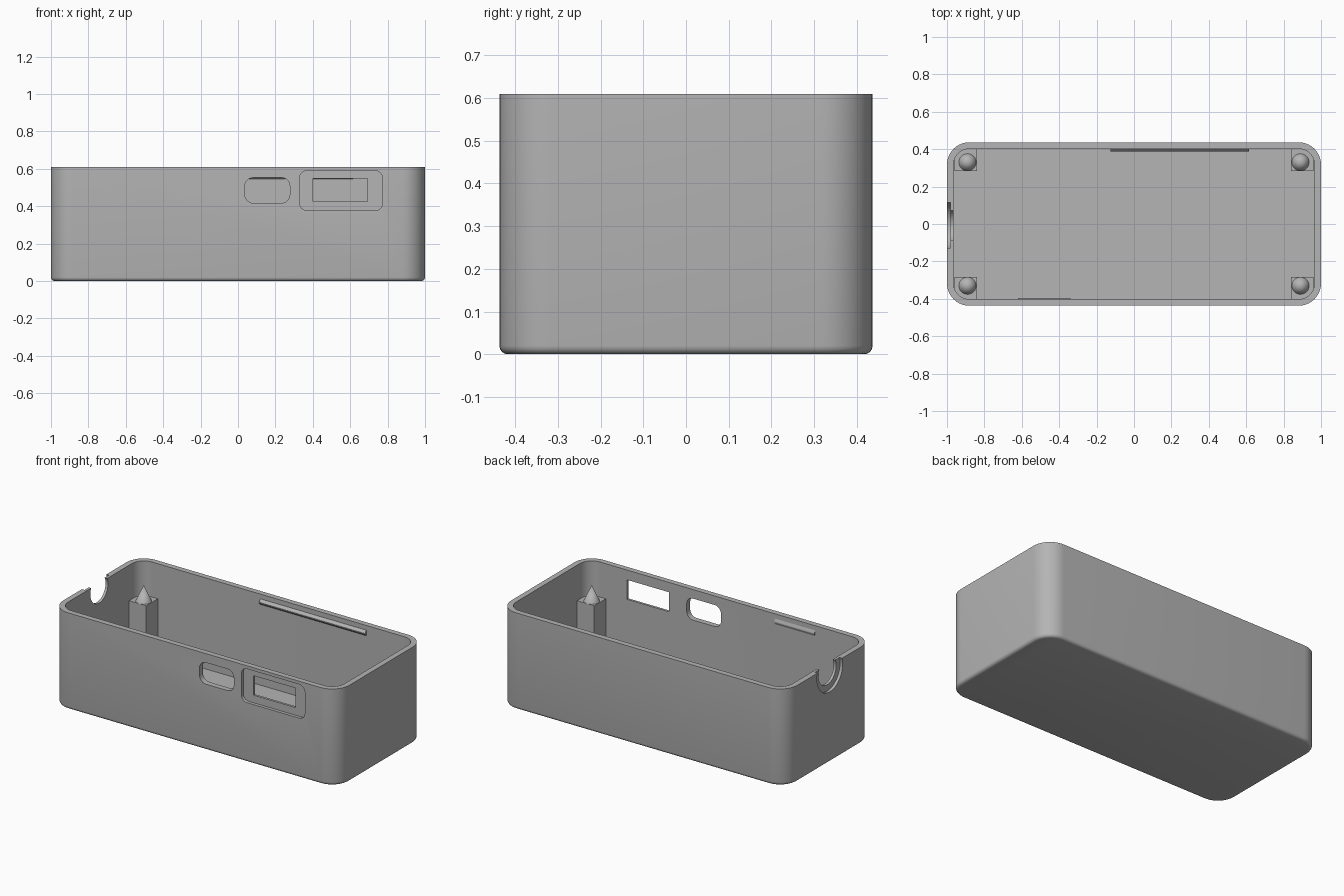
import bpy, bmesh, math
from mathutils import Vector

HX, HY, H = 1.0, 0.437, 0.61      # outer half sizes and height
WALL, R = 0.035, 0.12             # wall thickness, corner radius

cube = bpy.data.objects.get("Cube")
if cube:
    bpy.data.objects.remove(cube, do_unlink=True)

grey = bpy.data.materials.new("grey plastic")
grey.use_nodes = True
grey.diffuse_color = (0.46, 0.46, 0.46, 1)
grey.node_tree.nodes["Principled BSDF"].inputs["Base Color"].default_value = grey.diffuse_color


def rounded_rect(hx, hy, r, steps=10):
    """Counter-clockwise outline centred on the origin."""
    pts = []
    for k, (sx, sy) in enumerate([(1, 1), (-1, 1), (-1, -1), (1, -1)]):
        for i in range(steps + 1):
            a = math.pi / 2 * (k + i / steps)
            pts.append((sx * (hx - r) + r * math.cos(a), sy * (hy - r) + r * math.sin(a)))
    return pts


def loft(name, rings):
    """Closed solid through matching rings of 3D points."""
    bm = bmesh.new()
    rows = [[bm.verts.new(p) for p in ring] for ring in rings]
    n = len(rows[0])
    for a, b in zip(rows, rows[1:]):
        for i in range(n):
            j = (i + 1) % n
            bm.faces.new((a[i], a[j], b[j], b[i]))
    bm.faces.new(rows[0][::-1])
    bm.faces.new(rows[-1])
    bmesh.ops.recalc_face_normals(bm, faces=bm.faces)
    mesh = bpy.data.meshes.new(name)
    bm.to_mesh(mesh)
    bm.free()
    mesh.materials.append(grey)
    ob = bpy.data.objects.new(name, mesh)
    bpy.context.collection.objects.link(ob)
    return ob


def select(ob):
    bpy.ops.object.select_all(action="DESELECT")
    ob.select_set(True)
    bpy.context.view_layer.objects.active = ob


def smooth(ob):
    select(ob)
    bpy.ops.object.shade_smooth_by_angle(angle=math.radians(35))


def cut(ob, cutter):
    mod = ob.modifiers.new("cut", "BOOLEAN")
    mod.operation, mod.solver, mod.object = "DIFFERENCE", "EXACT", cutter
    select(ob)
    bpy.ops.object.modifier_apply(modifier=mod.name)
    bpy.data.objects.remove(cutter, do_unlink=True)


def front_cutter(x0, x1, z0, z1, r, y0, y1):
    cx, cz = (x0 + x1) / 2, (z0 + z1) / 2
    outline = rounded_rect((x1 - x0) / 2, (z1 - z0) / 2, r, 6)
    return loft("cutter", [[(cx + u, y, cz + v) for u, v in outline] for y in (y0, y1)])


def side_cutter(r, x0, x1):
    """Round bore through the right-hand end wall."""
    turn = [2 * math.pi * i / 48 for i in range(48)]
    return loft("cutter", [[(x, -0.007 + r * math.cos(a), 0.573 + r * math.sin(a)) for a in turn]
                           for x in (x0, x1)])


# Case body with a rounded lower edge
B = 0.02
rings = []
for i in range(5):
    a = math.pi / 2 * i / 4
    d = B * (1 - math.sin(a))
    rings.append([(x, y, B * (1 - math.cos(a))) for x, y in rounded_rect(HX - d, HY - d, R - d)])
rings.append([(x, y, H) for x, y in rounded_rect(HX, HY, R)])
case = loft("case_body", rings)

# Hollow interior
inner = rounded_rect(HX - WALL, HY - WALL, R - WALL)
cut(case, loft("cutter", [[(x, y, z) for x, y in inner] for z in (WALL, 1)]))

# Front openings: rounded port, then recessed panel with a rectangular port
cut(case, front_cutter(0.037, 0.277, 0.417, 0.553, 0.045, -0.6, -0.3))
cut(case, front_cutter(0.329, 0.773, 0.377, 0.590, 0.04, -0.6, -HY + 0.02))
cut(case, front_cutter(0.40, 0.692, 0.425, 0.548, 0.001, -0.6, -0.3))

# Stepped cable notch in the end wall
cut(case, side_cutter(0.128, -1.2, -HX + 0.018))
cut(case, side_cutter(0.088, -1.2, -0.9))
smooth(case)

# Corner posts with pointed pins
for sx, side in ((-1, "right"), (1, "left")):
    for sy, end in ((-1, "front"), (1, "back")):
        square = [(0.84, 0.284), (0.96, 0.284), (0.96, 0.4), (0.84, 0.4)]
        loft(f"post_{end}_{side}", [[(sx * x, sy * y, z) for x, y in square] for z in (0.02, 0.39)])
        bpy.ops.mesh.primitive_cone_add(vertices=32, radius1=0.046, radius2=0, depth=0.1,
                                        location=(sx * 0.89, sy * 0.33, 0.44))
        pin = bpy.context.object
        pin.name = f"pin_{end}_{side}"
        pin.data.materials.append(grey)
        smooth(pin)

# Lid catches along the inner long walls
for name, x0, x1, sy, depth in (("catch_back", -0.125, 0.615, 1, 0.014),
                                ("catch_front", -0.62, -0.34, -1, 0.006)):
    yw = HY - WALL
    profile = [(yw + 0.005, 0.545), (yw, 0.545), (yw - depth, 0.558),
               (yw - depth, 0.564), (yw, 0.58), (yw + 0.005, 0.58)]
    loft(name, [[(x, sy * y, z) for y, z in profile] for x in (x0, x1)])
